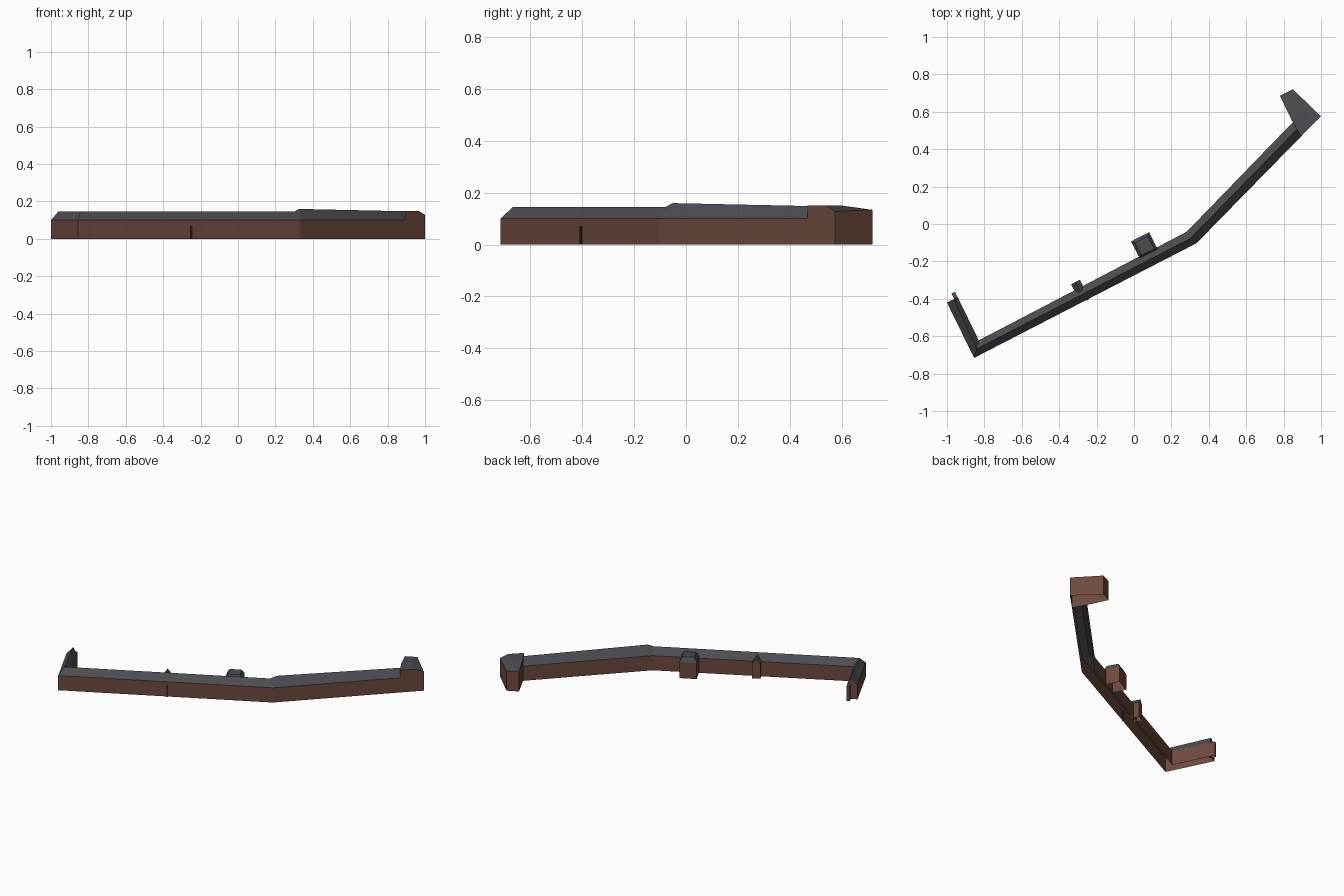
import bpy, bmesh, math
from mathutils import Vector

if "Cube" in bpy.data.objects:
    bpy.data.objects.remove(bpy.data.objects["Cube"])


def material(name, rgb):
    m = bpy.data.materials.new(name)
    m.diffuse_color = (*rgb, 1)
    m.use_nodes = True
    m.node_tree.nodes["Principled BSDF"].inputs["Base Color"].default_value = m.diffuse_color
    return m


BRICK = material("brown brick", (0.155, 0.068, 0.050))
SLATE = material("grey slate", (0.074, 0.076, 0.084))
DARK = material("dark opening", (0.03, 0.015, 0.012))


def build(name, faces, mats=(BRICK, SLATE)):
    """faces: list of (points, material index); shared corners are welded."""
    bm = bmesh.new()
    for pts, mi in faces:
        f = bm.faces.new([bm.verts.new(p) for p in pts])
        f.material_index = mi
    bmesh.ops.remove_doubles(bm, verts=bm.verts, dist=0.0005)
    bmesh.ops.recalc_face_normals(bm, faces=bm.faces)
    me = bpy.data.meshes.new(name)
    bm.to_mesh(me)
    bm.free()
    for m in mats:
        me.materials.append(m)
    ob = bpy.data.objects.new(name, me)
    bpy.context.collection.objects.link(ob)
    return ob


def at(p, z):
    return (p[0], p[1], z)


# Long bent range: stations of outer eave, ridge, inner eave
EAVE = 0.1
stations = [
    ((-1.0, -0.42), (-0.962, -0.402, 0.145), (-0.942, -0.392)),
    ((-0.855, -0.716), (-0.842, -0.668, 0.145), (-0.83, -0.622)),
    ((0.33, -0.105), (0.30, -0.078, 0.145), (0.275, -0.045)),
    ((0.342, -0.095), (0.325, -0.052, 0.16), (0.288, -0.035)),
    ((0.90, 0.475), (0.872, 0.507, 0.148), (0.85, 0.545)),
]
faces = []
for (o1, r1, i1), (o2, r2, i2) in zip(stations, stations[1:]):
    faces += [
        ([at(o1, 0), at(o2, 0), at(o2, EAVE), at(o1, EAVE)], 0),
        ([at(o1, EAVE), at(o2, EAVE), r2, r1], 1),
        ([r1, r2, at(i2, EAVE), at(i1, EAVE)], 1),
        ([at(i1, EAVE), at(i2, EAVE), at(i2, 0), at(i1, 0)], 0),
    ]
o, r, i = stations[0]
faces.append(([at(o, 0), at(o, EAVE), r, at(i, EAVE), at(i, 0)], 0))
build("main_range", faces)


def local(origin, angle):
    """Map (along wall, out from wall, z) to world."""
    ux = Vector((math.cos(angle), math.sin(angle), 0))
    uy = Vector((-ux.y, ux.x, 0))
    return lambda a, b, z: tuple(Vector(origin) + ux * a + uy * b + Vector((0, 0, z)))


def ring(f, x0, x1, y0, y1, z):
    return [f(x0, y0, z), f(x1, y0, z), f(x1, y1, z), f(x0, y1, z)]


def skin(lo, hi, mi):
    n = len(lo)
    return [([lo[k], lo[(k + 1) % n], hi[(k + 1) % n], hi[k]], mi) for k in range(n)]


SLOPE = math.atan2(0.611, 1.185)

# Rear stair tower with hipped, flat-topped roof
f = local((0.055, -0.115, 0), SLOPE)
base = ring(f, -0.053, 0.055, -0.05, 0.052, 0)
eave = ring(f, -0.053, 0.055, -0.05, 0.052, 0.11)
top = ring(f, -0.037, 0.039, -0.04, 0.036, 0.14)
build("rear_tower", skin(base, eave, 0) + skin(eave, top, 1) + [(top, 1)])

# Small rear gabled turret, ridge running back into the main roof
f = local((-0.30, -0.335, 0), SLOPE)
w, y0, y1, e, p = 0.026, -0.03, 0.028, 0.103, 0.138
build("small_turret", [
    ([f(-w, y1, 0), f(w, y1, 0), f(w, y1, e), f(0, y1, p), f(-w, y1, e)], 0),
    ([f(-w, y0, 0), f(-w, y1, 0), f(-w, y1, e), f(-w, y0, e)], 0),
    ([f(w, y0, 0), f(w, y1, 0), f(w, y1, e), f(w, y0, e)], 0),
    ([f(-w, y0, e), f(-w, y1, e), f(0, y1, p), f(0, y0, p)], 1),
    ([f(w, y0, e), f(w, y1, e), f(0, y1, p), f(0, y0, p)], 1),
])

# Thin wall stub at the end of the short wing
f = local((-0.952, -0.397, 0), math.atan2(0.897, -0.441))
lo, hi = ring(f, -0.01, 0.033, -0.01, 0.01, 0), ring(f, -0.01, 0.033, -0.01, 0.01, 0.1)
build("wing_end_stub", skin(lo, hi, 0) + [(hi, 0)])

# End pavilion: tall near the range, roof falling towards the far sides
A, P, B = (0.893, 0.468, 0.15), (0.965, 0.54, 0.15), (1.0, 0.575, 0.128)
C, D, E = (0.85, 0.72, 0.134), (0.78, 0.686, 0.134), (0.843, 0.555, 0.15)
Q = (0.885, 0.605, 0.15)
loop = [A, P, B, C, D, E]
build("end_pavilion", skin([at(v, 0) for v in loop], loop, 0)
      + [([A, P, Q, E], 1), ([P, B, C, Q], 1), ([Q, C, D], 1), ([Q, D, E], 1)])

# Narrow doorway slit in the outer wall
f = local((-0.25, -0.4045, 0), SLOPE)
lo, hi = ring(f, -0.005, 0.005, -0.004, 0.002, 0.0), ring(f, -0.005, 0.005, -0.004, 0.002, 0.07)
build("doorway", skin(lo, hi, 0) + [(hi, 0)], (DARK,))
